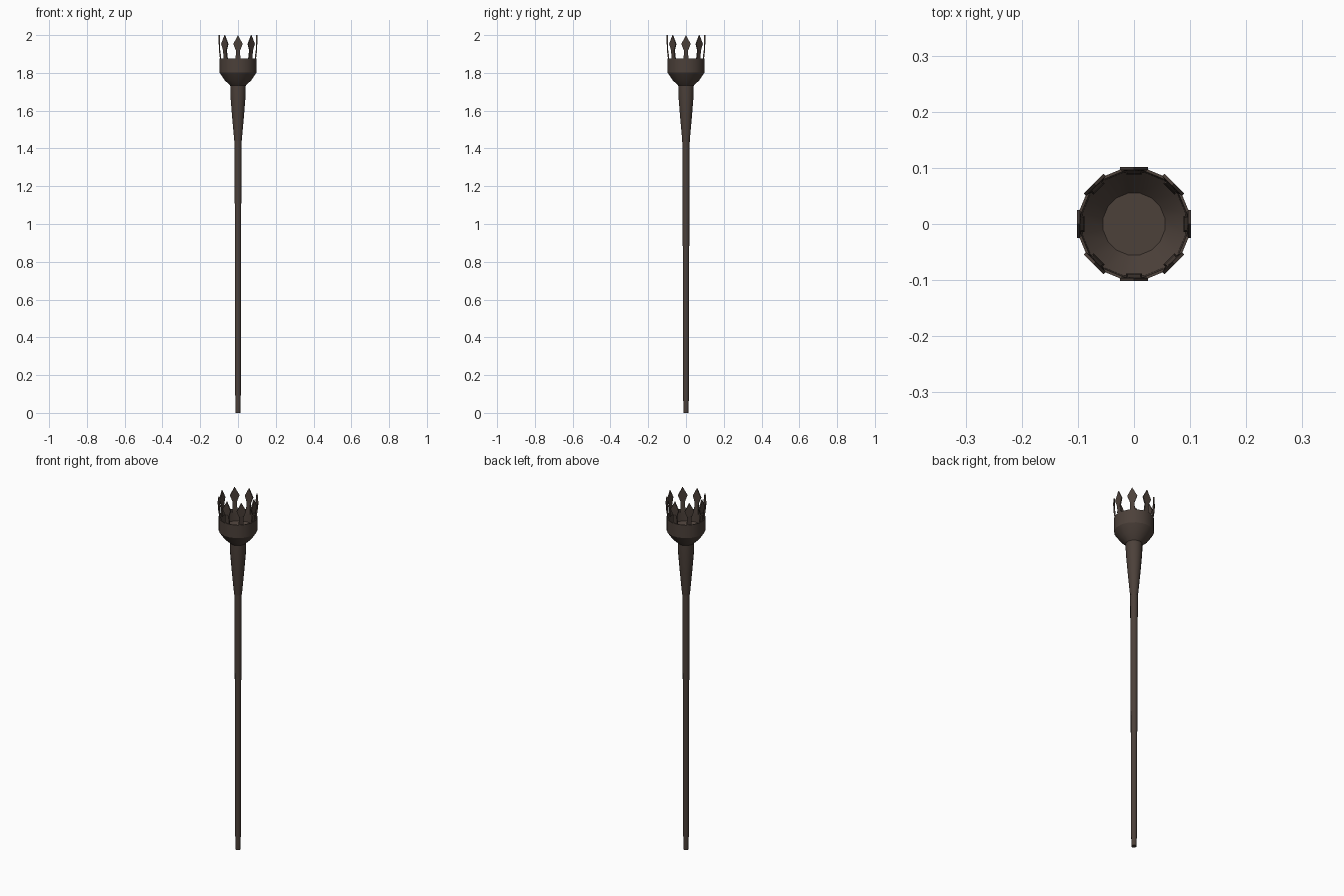
import bpy, bmesh, math
from mathutils import Vector, Matrix

if "Cube" in bpy.data.objects:
    bpy.data.objects.remove(bpy.data.objects["Cube"])

iron = bpy.data.materials.new("dark brown iron")
iron.diffuse_color = (0.072, 0.052, 0.042, 1)
iron.use_nodes = True
iron.node_tree.nodes["Principled BSDF"].inputs["Base Color"].default_value = iron.diffuse_color


def finish(name, bm, smooth=None):
    bmesh.ops.recalc_face_normals(bm, faces=bm.faces)
    me = bpy.data.meshes.new(name)
    bm.to_mesh(me)
    bm.free()
    me.materials.append(iron)
    ob = bpy.data.objects.new(name, me)
    bpy.context.collection.objects.link(ob)
    if smooth:
        bpy.ops.object.select_all(action='DESELECT')
        ob.select_set(True)
        bpy.context.view_layer.objects.active = ob
        bpy.ops.object.shade_smooth_by_angle(angle=math.radians(smooth))
    return ob


def lathe(name, profile, sides, smooth):
    """Revolve (radius, z) points, capping both ends."""
    bm = bmesh.new()
    rings = []
    for r, z in profile:
        rings.append([bm.verts.new((r * math.cos(2 * math.pi * (i + .5) / sides),
                                    r * math.sin(2 * math.pi * (i + .5) / sides), z))
                      for i in range(sides)])
    for a, b in zip(rings, rings[1:]):
        for i in range(sides):
            j = (i + 1) % sides
            bm.faces.new((a[i], a[j], b[j], b[i]))
    bm.faces.new(rings[0])
    bm.faces.new(rings[-1])
    return finish(name, bm, smooth)


# long slightly tapered pole
lathe("pole", [(0.013, 0), (0.0155, 0.1), (0.0165, 0.6), (0.0175, 1.0), (0.02, 1.46)], 10, 40)

# flared socket under the bowl
lathe("socket", [(0.02, 1.44), (0.032, 1.57), (0.041, 1.68), (0.042, 1.74)], 16, 30)

# open fire bowl with inner wall and floor
lathe("bowl", [(0.042, 1.733), (0.072, 1.761), (0.1, 1.802), (0.101, 1.876),
               (0.096, 1.876), (0.094, 1.81), (0.056, 1.767)], 16, 30)


# spear-shaped prongs around the rim
def plate(bm, half, r0, r1, rot):
    """Mirror a half outline of (width, z, outward shift) and give it thickness."""
    outline = half + [(-w, z, s) for w, z, s in reversed(half) if w > 0]
    back, front = [[bm.verts.new(rot @ Vector((w, -(r + s), z))) for w, z, s in outline]
                   for r in (r0, r1)]
    n = len(outline)
    bm.faces.new(back)
    bm.faces.new(front)
    for i in range(n):
        j = (i + 1) % n
        bm.faces.new((back[i], back[j], front[j], front[i]))


for k in range(8):
    rot = Matrix.Rotation(k * math.pi / 4, 3, 'Z')
    bm = bmesh.new()
    # stalk leaning outward, then the spear head
    plate(bm, [(0.014, 1.86, 0), (0.012, 1.89, 0.002), (0.011, 1.925, 0.007)], 0.088, 0.095, rot)
    plate(bm, [(0.011, 1.918, 0), (0.025, 1.953, 0.002), (0.0, 2.0, 0.002)], 0.094, 0.1, rot)
    finish("prong_%d" % (k + 1), bm)
